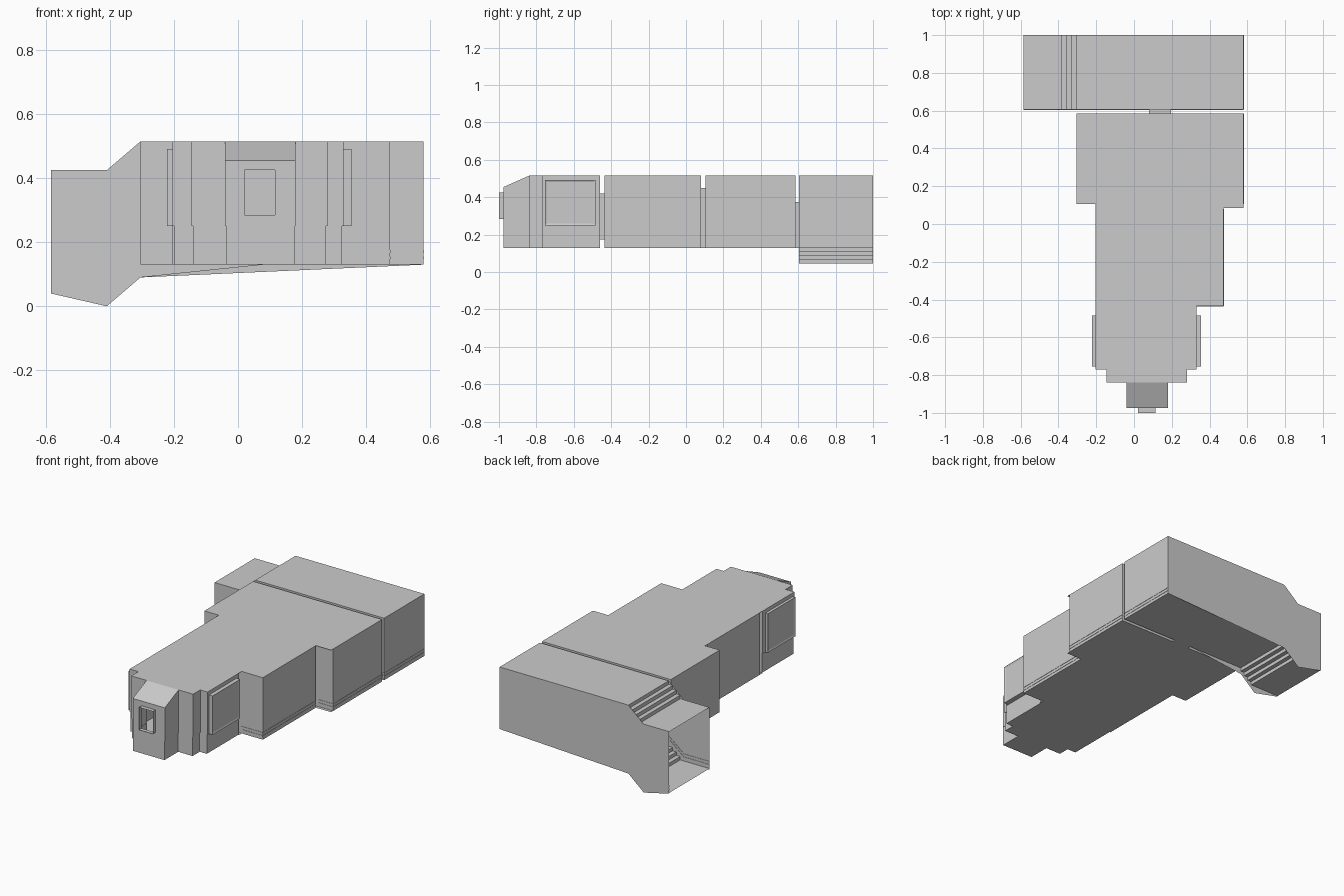
import bpy, bmesh

cube = bpy.data.objects.get("Cube")
if cube:
    bpy.data.objects.remove(cube)

grey = bpy.data.materials.new("light_grey")
grey.use_nodes = True
grey.diffuse_color = (0.6, 0.6, 0.6, 1)
grey.node_tree.nodes["Principled BSDF"].inputs["Base Color"].default_value = grey.diffuse_color

FLOOR, SILL, ROOF = 0.13, 0.25, 0.515


def make(name, polys, frame=0):
    """Object from a list of polygons; shared corners are welded."""
    bm = bmesh.new()
    for poly in polys:
        bm.faces.new([bm.verts.new(p) for p in poly])
    bmesh.ops.remove_doubles(bm, verts=bm.verts, dist=0.0002)
    bmesh.ops.recalc_face_normals(bm, faces=bm.faces)
    if frame:
        # recessed pane on the two broad sides
        sides = [f for f in bm.faces if abs(f.normal.x) > 0.9]
        bmesh.ops.inset_individual(bm, faces=sides, thickness=frame, depth=-0.004)
    mesh = bpy.data.meshes.new(name)
    bm.to_mesh(mesh)
    bm.free()
    mesh.materials.append(grey)
    obj = bpy.data.objects.new(name, mesh)
    bpy.context.collection.objects.link(obj)
    return obj


def level(outline, z):
    return [(x, y, z) for x, y in outline]


def loft(sections, skip=()):
    """Walls between stacked sections, leaving out the skipped edges."""
    out = []
    for a, b in zip(sections, sections[1:]):
        n = len(a)
        out += [(a[i], a[(i + 1) % n], b[(i + 1) % n], b[i])
                for i in range(n) if i not in skip]
    return out


def rect(x0, x1, y0, y1):
    return [(x0, y0), (x1, y0), (x1, y1), (x0, y1)]


def box(x0, x1, y0, y1, z0, z1):
    a, b = (level(rect(x0, x1, y0, y1), z) for z in (z0, z1))
    return loft([a, b]) + [a, b]


def upright(profile, y):
    return [(x, y, z) for x, z in profile]


def ribbon(profile, y0, y1):
    """Open sheet following an x-z profile."""
    a, b = upright(profile, y0), upright(profile, y1)
    return [(a[i], a[i + 1], b[i + 1], b[i]) for i in range(len(a) - 1)]


def stairs(x0, z0, x1, z1, count=4):
    pts = [(x0, z0)]
    for i in range(1, count + 1):
        x = x0 + (x1 - x0) * i / count
        pts += [(x, z0 + (z1 - z0) * (i - 1) / count), (x, z0 + (z1 - z0) * i / count)]
    return pts


def narrow(outline):
    return [(0.065 + (x - 0.065) * 0.98, y) for x, y in outline]


# front cabin: stepped plan, slightly narrower below the sill
cabin = [(-0.205, -0.46), (-0.205, -0.77), (-0.145, -0.77), (-0.145, -0.84),
         (-0.04, -0.84), (0.18, -0.84), (0.28, -0.84), (0.28, -0.77),
         (0.33, -0.77), (0.33, -0.46)]
low = narrow(cabin)
make("front_cabin",
     loft([level(low, FLOOR), level(low, SILL), level(cabin, SILL), level(cabin, ROOF)], skip=(4,))
     + [level(low, FLOOR), level(cabin, ROOF)])

# nose with sloped top and a window opening
nose = rect(-0.04, 0.18, -0.975, -0.84)
nose_low = narrow(nose)
polys = loft([level(nose_low, FLOOR), level(nose_low, SILL), level(nose, SILL)], skip=(2,))
polys.append(level(nose_low, FLOOR))
side = [(-0.84, SILL), (-0.975, SILL), (-0.975, 0.455), (-0.84, ROOF)]
left, right = ([(x, y, z) for y, z in side] for x in (-0.04, 0.18))
polys += [left, right, (left[2], right[2], right[3], left[3])]
wall = upright(rect(-0.04, 0.18, SILL, 0.455), -0.975)
hole = upright(rect(0.02, 0.115, 0.285, 0.425), -0.975)
rim = upright(rect(0.02, 0.115, 0.285, 0.425), -1.0)
make("nose", polys + loft([wall, hole, rim]))

# side windows
for name, x0, x1 in (("right_window", -0.222, -0.2), ("left_window", 0.325, 0.355)):
    make(name, box(x0, x1, -0.755, -0.485, SILL, 0.492), frame=0.015)

# rooms
make("middle_room", box(-0.205, 0.475, -0.435, 0.08, FLOOR, ROOF))
make("rear_room", box(-0.305, 0.58, 0.105, 0.585, FLOOR, ROOF))

# roof and floor sheets bridging the gaps between rooms
for name, x0, x1, y0, y1 in (("front_joint", -0.205, 0.33, -0.46, -0.435),
                             ("rear_joint", -0.205, 0.475, 0.08, 0.105),
                             ("rear_joint_lip", 0.475, 0.58, 0.085, 0.105)):
    make(name, [level(rect(x0, x1, y0, y1), z) for z in (FLOOR, ROOF)])

# door tunnels
for name, x0, x1, y0, y1, z0, z1 in (
        ("front_doorway", 0.0, 0.13, -0.46, -0.435, 0.175, 0.42),
        ("rear_doorway", 0.0, 0.13, 0.08, 0.105, FLOOR, 0.45),
        ("hall_doorway", 0.08, 0.195, 0.585, 0.605, FLOOR, 0.375)):
    frame = rect(x0, x1, z0, z1)
    make(name, loft([upright(frame, y0), upright(frame, y1)]))

# hall: stepped floor and ceiling, open at the right end
Y0, Y1 = 0.605, 1.0
ceiling = [(-0.585, 0.425)] + stairs(-0.41, 0.425, -0.305, ROOF) + [(0.58, ROOF)]
ground = [(-0.585, 0.045)] + stairs(-0.41, 0.045, -0.305, FLOOR) + [(0.58, FLOOR)]
make("hall_ceiling", ribbon(ceiling, Y0, Y1))
make("hall_floor", ribbon(ground, Y0, Y1))
make("hall_end_wall", ribbon([(0.58, FLOOR), (0.58, ROOF)], Y0, Y1))


def long_wall(x_end):
    return [(-0.585, 0.425), (-0.41, 0.425), (-0.305, ROOF), (x_end, ROOF),
            (x_end, FLOOR), (-0.305, 0.09), (-0.41, 0), (-0.585, 0.04)]


make("hall_back_wall", [upright(long_wall(0.58), Y1)])
make("hall_front_wall", [upright(long_wall(0.08), Y0),
                         upright(rect(0.08, 0.195, 0.375, ROOF), Y0),
                         upright(rect(0.195, 0.58, FLOOR, ROOF), Y0)])

# thin rails along the walls
T = 0.002
for rise in (0.018, 0.037):
    top = rise + 0.008

    def rail_line(h, x_end):
        return [(-0.585, 0.045 + h), (-0.41, 0.045 + h), (-0.305, FLOOR + h), (x_end, FLOOR + h)]

    for name, y, x_end in (("hall_back_rail", Y1 - T, 0.58), ("hall_front_rail", Y0, 0.08)):
        a, b = rail_line(rise, x_end), rail_line(top, x_end)
        polys = []
        for i in range(3):
            seg = [a[i], a[i + 1], b[i + 1], b[i]]
            lo, hi = upright(seg, y - T), upright(seg, y + T)
            polys += loft([lo, hi], skip=(1, 3)) + [lo, hi]
        make(name, polys)
    for name, x0, x1, y0, y1 in (
            ("hall_end_rail", 0.58 - T, 0.58 + T, Y0, Y1),
            ("hall_front_left_rail", 0.195, 0.58, Y0 - T, Y0 + T),
            ("rear_room_side_rail", 0.58 - T, 0.58 + T, 0.105, 0.585),
            ("rear_room_front_rail", 0.475, 0.58, 0.105 - T, 0.105 + T),
            ("middle_room_side_rail", 0.475 - T, 0.475 + T, -0.435, 0.08),
            ("middle_room_front_rail", 0.33, 0.475, -0.435 - T, -0.435 + T)):
        make(name, box(x0, x1, y0, y1, FLOOR + rise, FLOOR + top))
